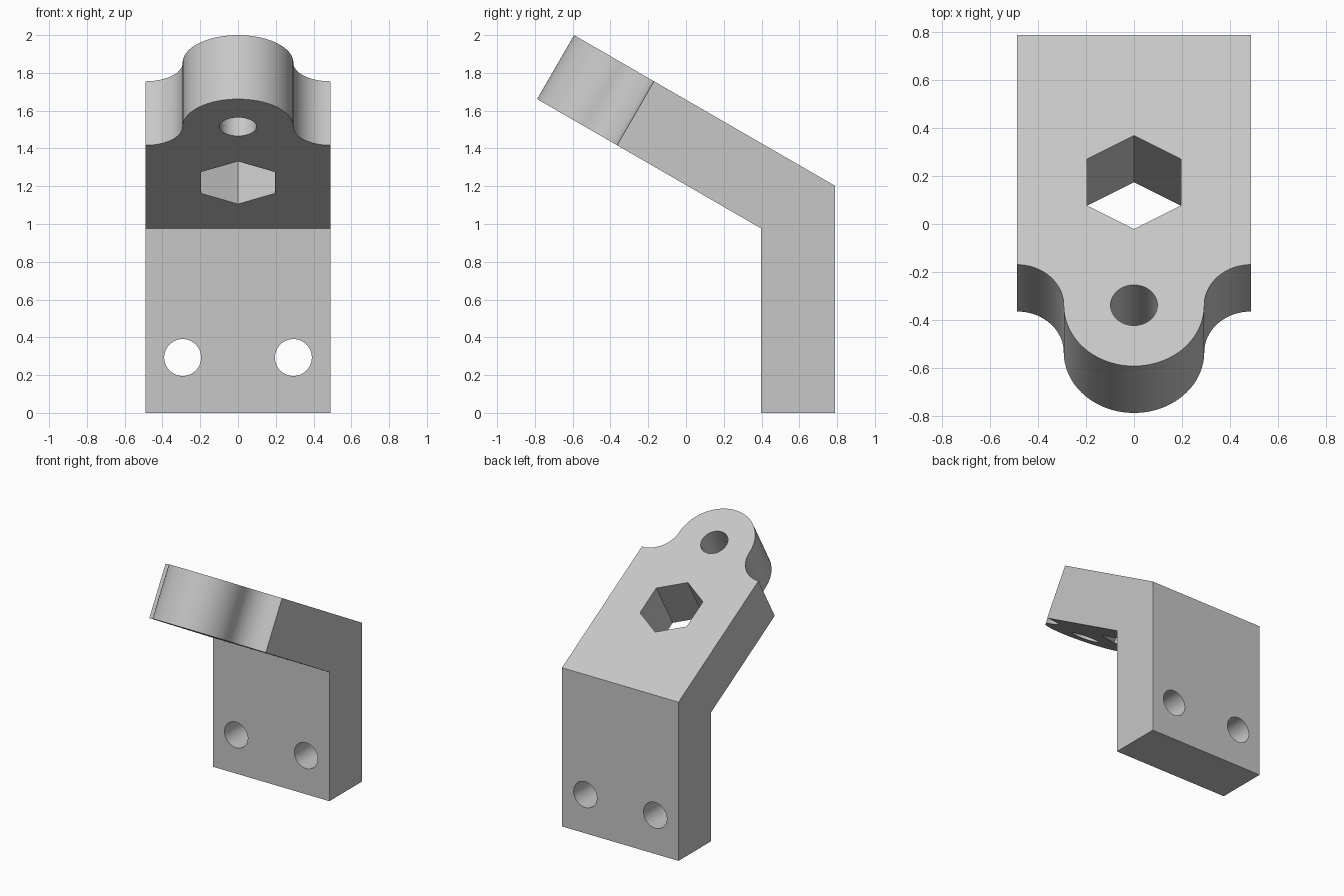
import bpy, bmesh
from math import sin, cos, tan, pi, radians
from mathutils import Matrix, Vector

if "Cube" in bpy.data.objects:
    bpy.data.objects.remove(bpy.data.objects["Cube"])

K = 0.09773                      # size of one design unit
T = 4                            # plate thickness
A = radians(30)                  # rise of the arm
MITRE = T * tan(A)
CORNER_Z = 10 + MITRE            # outer bend height
BACK = 8.06                      # back face y
TAB_U = 11 + MITRE               # tab centre along the arm
X, Y, Z = Vector((1, 0, 0)), Vector((0, 1, 0)), Vector((0, 0, 1))
ARM = Vector((0, -cos(A), sin(A)))

grey = bpy.data.materials.new("light_grey")
grey.use_nodes = True
grey.diffuse_color = (0.57, 0.57, 0.57, 1)
grey.node_tree.nodes["Principled BSDF"].inputs["Base Color"].default_value = grey.diffuse_color


def arc(cx, cy, r, a0, a1, n):
    steps = [radians(a0 + (a1 - a0) * i / n) for i in range(n + 1)]
    return [(cx + r * cos(a), cy + r * sin(a)) for a in steps]


def prism(name, pts, origin, ax, ay, w0, w1):
    """Extrude a 2D outline lying on axes ax, ay along their cross product."""
    n = ax.cross(ay)
    bm = bmesh.new()
    verts = [bm.verts.new((origin + ax * a + ay * b + n * w0) * K) for a, b in pts]
    face = bm.faces.new(verts)
    ext = bmesh.ops.extrude_face_region(bm, geom=[face])
    moved = [g for g in ext["geom"] if isinstance(g, bmesh.types.BMVert)]
    bmesh.ops.translate(bm, verts=moved, vec=n * (w1 - w0) * K)
    bmesh.ops.recalc_face_normals(bm, faces=bm.faces)
    mesh = bpy.data.meshes.new(name)
    bm.to_mesh(mesh)
    bm.free()
    mesh.materials.append(grey)
    ob = bpy.data.objects.new(name, mesh)
    bpy.context.collection.objects.link(ob)
    return ob


# Bent plate: upright and raised arm as one side profile
def arm_point(u, w):
    p = Vector((0, BACK, CORNER_Z)) + ARM * u + X.cross(ARM) * w
    return (p.y, p.z)


END = TAB_U + 4
profile = [(BACK, 0), (BACK, CORNER_Z), arm_point(END, 0), arm_point(END, T),
           (BACK - T, 10), (BACK - T, 0)]
bracket = prism("bent_bracket", profile, Vector(), Y, Z, -5, 5)

# Waste around the rounded tab: concave shoulders flowing into a round nose
waste = (arc(-5, TAB_U, 2, -90, 0, 24) + arc(0, TAB_U, 3, 180, 0, 64)[1:-1]
         + arc(5, TAB_U, 2, 180, 270, 24)
         + [(6, TAB_U - 2), (6, END + 1), (-6, END + 1), (-6, TAB_U - 2)])
corner = Vector((0, BACK, CORNER_Z))
foot = Vector((0, BACK, 0))
cutters = [
    prism("tab_waste", waste, corner, X, ARM, -1, T + 1),
    prism("tab_hole", arc(0, TAB_U, 1, 0, 360, 48)[:-1], corner, X, ARM, -1, T + 1),
    prism("hex_hole", arc(0, 7.25, 2 / cos(A), 30, 390, 6)[:-1], corner, X, ARM, -1, T + 1),
]
for side in (-1, 1):
    cutters.append(prism("bolt_hole", arc(3 * side, 3, 1, 0, 360, 48)[:-1],
                         foot, X, Z, -1, T + 1))

# Cut everything, then bake and drop the cutters
for c in cutters:
    c.hide_render = True
    mod = bracket.modifiers.new(c.name, "BOOLEAN")
    mod.operation, mod.solver, mod.object = "DIFFERENCE", "EXACT", c
bpy.context.view_layer.update()
baked = bpy.data.meshes.new_from_object(
    bracket.evaluated_get(bpy.context.evaluated_depsgraph_get()))
bracket.modifiers.clear()
bracket.data = baked
for c in cutters:
    bpy.data.objects.remove(c)

# Smooth round walls, crisp edges
bpy.ops.object.select_all(action="DESELECT")
bracket.select_set(True)
bpy.context.view_layer.objects.active = bracket
bpy.ops.object.shade_smooth_by_angle(angle=radians(25))
